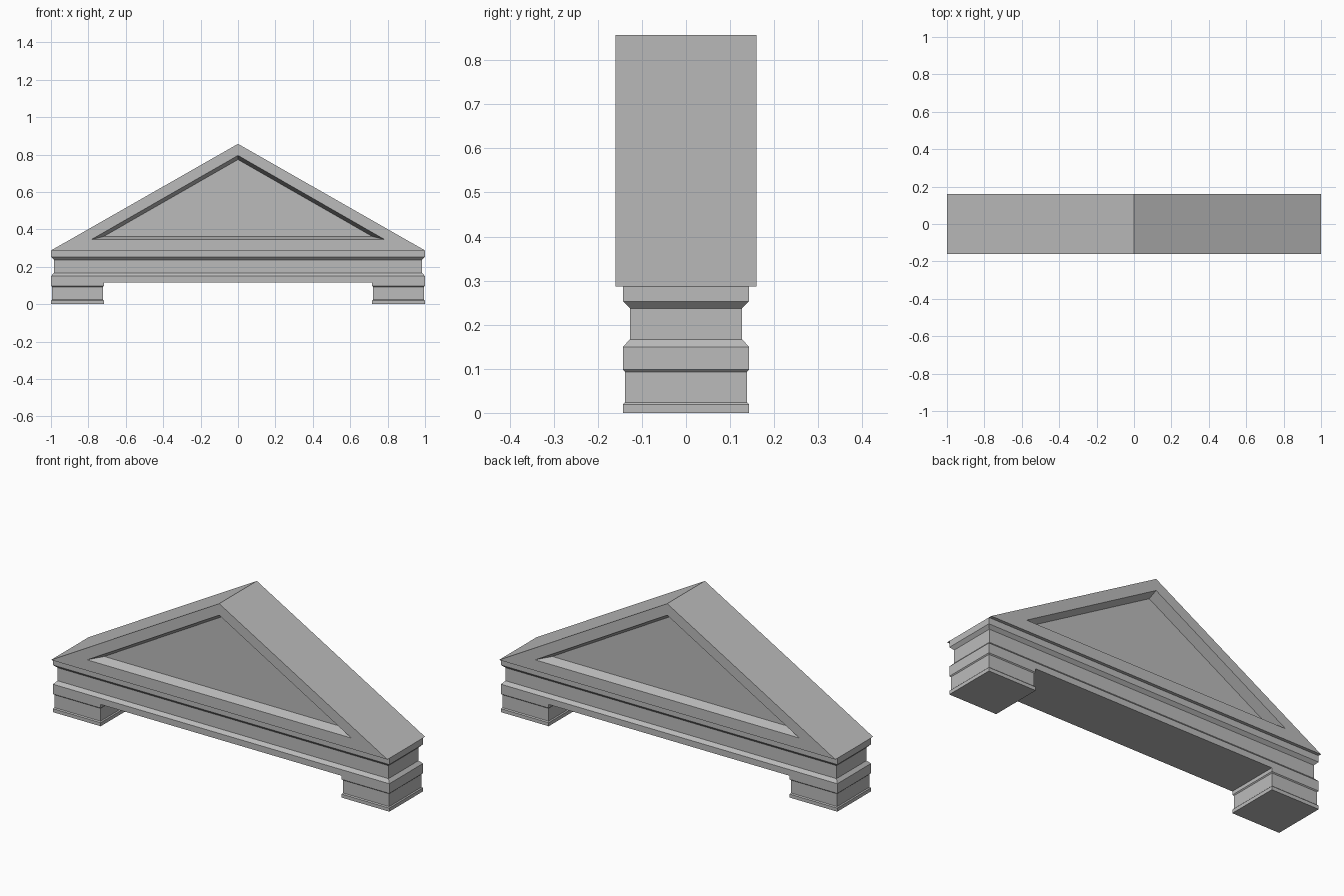
import bpy
import bmesh

cube = bpy.data.objects.get("Cube")
if cube:
    bpy.data.objects.remove(cube, do_unlink=True)

stone = bpy.data.materials.new("grey stone")
stone.use_nodes = True
GREY = (0.5, 0.5, 0.5, 1)
stone.diffuse_color = GREY
stone.node_tree.nodes["Principled BSDF"].inputs["Base Color"].default_value = GREY


def loft(name, rings):
    """Skin a solid through a row of closed rings and cap both ends."""
    bm = bmesh.new()
    loops = [[bm.verts.new(p) for p in ring] for ring in rings]
    n = len(rings[0])
    for a, b in zip(loops, loops[1:]):
        for i in range(n):
            j = (i + 1) % n
            bm.faces.new((a[i], a[j], b[j], b[i]))
    bm.faces.new(loops[0])
    bm.faces.new(loops[-1])
    bmesh.ops.recalc_face_normals(bm, faces=bm.faces)
    mesh = bpy.data.meshes.new(name)
    bm.to_mesh(mesh)
    bm.free()
    mesh.materials.append(stone)
    obj = bpy.data.objects.new(name, mesh)
    bpy.context.collection.objects.link(obj)
    return obj


def moulding(name, x0, x1, depth, profile):
    """Rectangular block whose sides follow a profile of (inset, height)."""
    rings = []
    for inset, z in profile:
        a, b, d = x0 + inset, x1 - inset, depth - inset
        rings.append([(a, -d, z), (b, -d, z), (b, d, z), (a, d, z)])
    return loft(name, rings)


def triangle(half, base, apex, y):
    return [(-half, y, base), (half, y, base), (0, y, apex)]


# Gable with a bevelled, recessed panel on the front and the back
outer = (1.0, 0.287, 0.857)
opening = (0.785, 0.345, 0.795)
panel = (0.718, 0.362, 0.773)
loft("gable", [triangle(*panel, -0.11), triangle(*opening, -0.16),
               triangle(*outer, -0.16), triangle(*outer, 0.16),
               triangle(*opening, 0.16), triangle(*panel, 0.11)])

# Long beam with a waisted frieze
moulding("entablature", -1, 1, 0.143,
         [(0, 0.117), (0, 0.15), (0.016, 0.167),
          (0.016, 0.237), (0, 0.253), (0, 0.287)])

# Corner blocks under each end
foot_profile = [(0, 0), (0, 0.019), (0.005, 0.024),
                (0.005, 0.093), (0, 0.098), (0, 0.117)]
for side, x0, x1 in (("left", 0.716, 1), ("right", -1, -0.716)):
    moulding(side + "_foot", x0, x1, 0.143, foot_profile)
